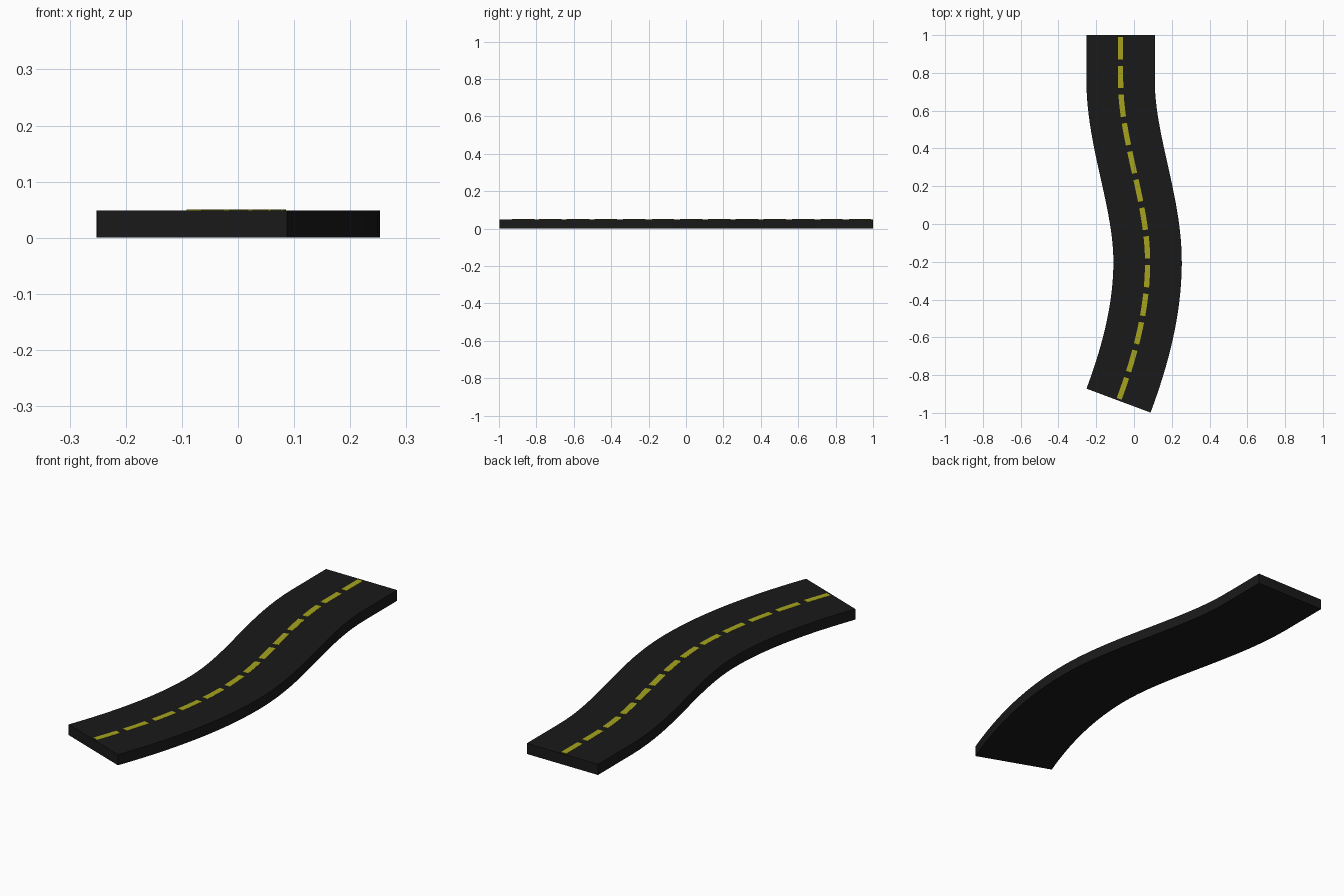
import bpy, bmesh
from mathutils import Vector

if "Cube" in bpy.data.objects:
    bpy.data.objects.remove(bpy.data.objects["Cube"])


def material(name, rgb):
    m = bpy.data.materials.new(name)
    m.diffuse_color = (*rgb, 1)
    m.use_nodes = True
    m.node_tree.nodes["Principled BSDF"].inputs["Base Color"].default_value = m.diffuse_color
    return m


asphalt = material("asphalt", (0.010, 0.010, 0.010))
paint = material("yellow_paint", (0.38, 0.37, 0.012))

Y_TOP, Y_END = 1.0, -0.935


# Road centreline: straight, S-bend, then outward sweep
def centre(y):
    if y > 0.76:
        x = -0.071
    elif y > -0.2:
        t = (0.76 - y) / 0.96
        x = -0.071 + 0.143 * (3 * t * t - 2 * t ** 3)
    else:
        s = (-0.2 - y) / 0.735
        x = 0.072 - 0.187 * s * s + 0.033 * s ** 3
    return Vector((x, y, 0))


# Arc-length table so dashes are evenly spaced along the road
N = 600
pts = [centre(Y_TOP + (Y_END - Y_TOP) * i / N) for i in range(N + 1)]
arc = [0.0]
for a, b in zip(pts, pts[1:]):
    arc.append(arc[-1] + (b - a).length)
LENGTH = arc[-1]


def frame(d):
    i = next((k for k in range(N) if arc[k + 1] >= d), N - 1)
    f = (d - arc[i]) / (arc[i + 1] - arc[i])
    p = pts[i].lerp(pts[i + 1], f)
    tan = (pts[i + 1] - pts[i]).normalized()
    return p, Vector((-tan.y, tan.x, 0))


def strip(bm, d0, d1, half, z0, z1, steps):
    """Closed slab swept along the centreline from d0 to d1."""
    rings = []
    for i in range(steps + 1):
        p, n = frame(d0 + (d1 - d0) * i / steps)
        rings.append([bm.verts.new(p + n * (half * s) + Vector((0, 0, z)))
                      for s, z in ((-1, z0), (1, z0), (1, z1), (-1, z1))])
    for a, b in zip(rings, rings[1:]):
        for k in range(4):
            j = (k + 1) % 4
            bm.faces.new((a[k], a[j], b[j], b[k]))
    bm.faces.new(rings[0])
    bm.faces.new(rings[-1][::-1])


def finish(bm, name, mat):
    bmesh.ops.recalc_face_normals(bm, faces=bm.faces)
    me = bpy.data.meshes.new(name)
    bm.to_mesh(me)
    bm.free()
    me.materials.append(mat)
    ob = bpy.data.objects.new(name, me)
    bpy.context.collection.objects.link(ob)
    return ob


# Road slab
bm = bmesh.new()
strip(bm, 0, LENGTH, 0.181, 0, 0.049, 48)
finish(bm, "road_slab", asphalt)

# Thirteen centre-line dashes
COUNT, DASH, START = 13, 0.118, 0.01
pitch = (LENGTH - 2 * START - DASH) / (COUNT - 1)
bm = bmesh.new()
for i in range(COUNT):
    d = START + i * pitch
    strip(bm, d, d + DASH, 0.014, 0.048, 0.050, 3)
finish(bm, "centre_line_dashes", paint)
